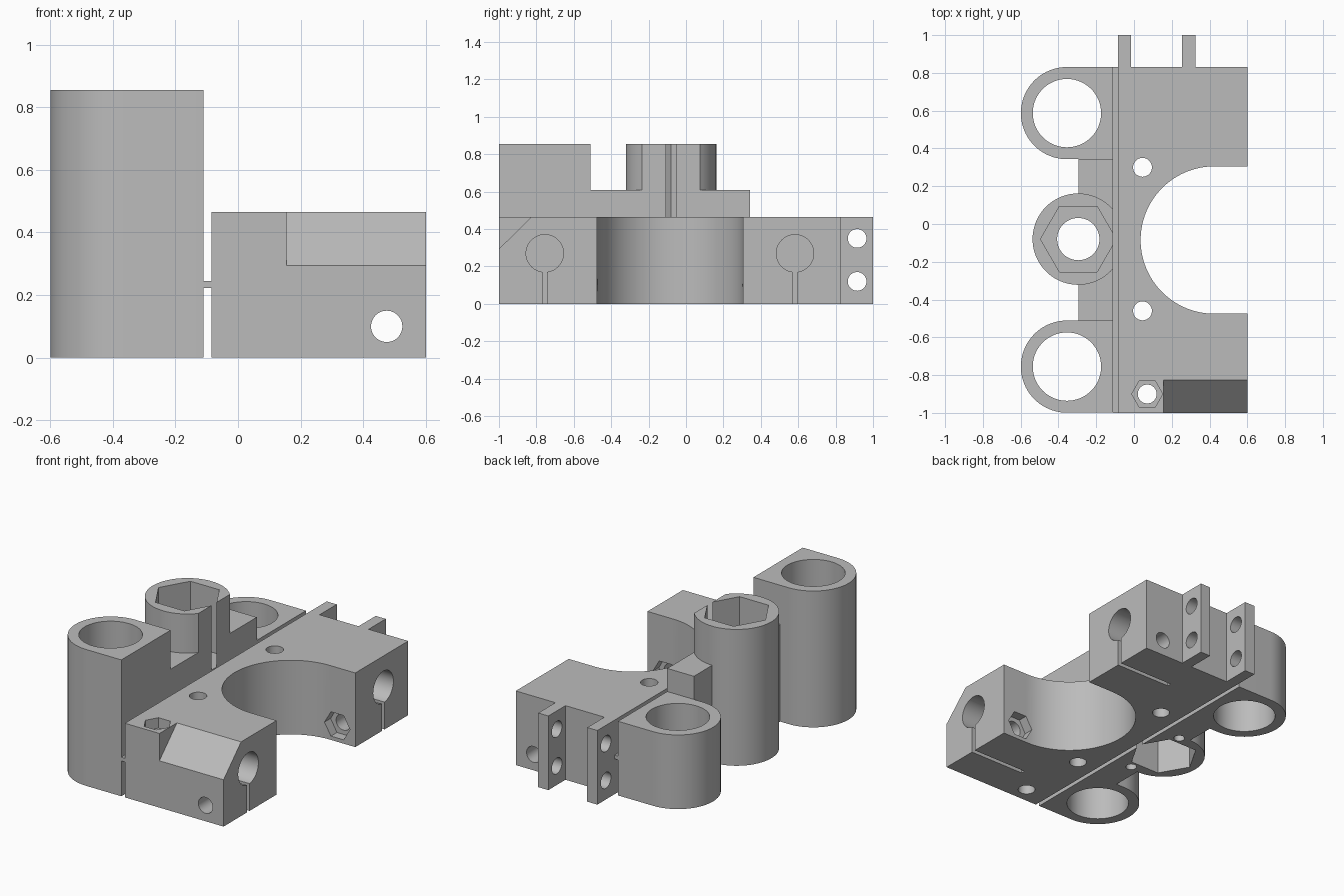
import bpy, bmesh
from math import sin, cos, pi, acos

cube = bpy.data.objects.get("Cube")
if cube:
    bpy.data.objects.remove(cube, do_unlink=True)

grey = bpy.data.materials.new("plain grey")
grey.use_nodes = True
grey.diffuse_color = (0.5, 0.5, 0.5, 1)
grey.node_tree.nodes["Principled BSDF"].inputs["Base Color"].default_value = (0.5, 0.5, 0.5, 1)

PLACE = {"x": lambda u, v, w: (w, u, v),
         "y": lambda u, v, w: (u, w, v),
         "z": lambda u, v, w: (u, v, w)}


def arc(cu, cv, r, start, end, n=40):
    return [(cu + r * cos(start + (end - start) * i / n),
             cv + r * sin(start + (end - start) * i / n)) for i in range(n + 1)]


def circle(cu, cv, r, n=48):
    return arc(cu, cv, r, 0, 2 * pi, n)[:-1]


def rect(u0, u1, v0, v1):
    return [(u0, v0), (u1, v0), (u1, v1), (u0, v1)]


def prism(name, outline, lo, hi, axis="z"):
    """Extrude a flat outline along an axis."""
    bm = bmesh.new()
    a = [bm.verts.new(PLACE[axis](u, v, lo)) for u, v in outline]
    b = [bm.verts.new(PLACE[axis](u, v, hi)) for u, v in outline]
    bm.faces.new(a[::-1])
    bm.faces.new(b)
    for i in range(len(a)):
        j = (i + 1) % len(a)
        bm.faces.new((a[i], a[j], b[j], b[i]))
    bmesh.ops.recalc_face_normals(bm, faces=bm.faces)
    mesh = bpy.data.meshes.new(name)
    bm.to_mesh(mesh)
    bm.free()
    mesh.materials.append(grey)
    ob = bpy.data.objects.new(name, mesh)
    bpy.context.collection.objects.link(ob)
    return ob


def select(ob):
    bpy.ops.object.select_all(action="DESELECT")
    ob.select_set(True)
    bpy.context.view_layer.objects.active = ob


def combine(ob, tool, operation):
    tool.hide_render = True
    mod = ob.modifiers.new("combine", "BOOLEAN")
    mod.operation, mod.solver, mod.object = operation, "EXACT", tool
    select(ob)
    bpy.ops.object.modifier_apply(modifier=mod.name)
    bpy.data.objects.remove(tool, do_unlink=True)


def cut(ob, outline, lo, hi, axis="z"):
    combine(ob, prism("cutter", outline, lo, hi, axis), "DIFFERENCE")


H, TALL, FLAT, MID = 0.465, 0.855, -0.11, -0.085

# Clamp block: outline with round bay and two rear lugs
outline = [(MID, -1), (0.6, -1), (0.6, MID - 0.39)]
outline += arc(0.425, MID, 0.39, -pi / 2, -3 * pi / 2, 64)
outline += [(0.6, MID + 0.39), (0.6, 0.83), (0.325, 0.83), (0.325, 1), (0.255, 1),
            (0.255, 0.83), (-0.015, 0.83), (-0.015, 1), (MID, 1)]
block = prism("clamp_block", outline, 0, H)

# Front chamfer
cut(block, [(-1.1, 0.195), (-0.725, 0.565), (-1.1, 0.565)], 0.155, 0.7, "x")
# Rod sockets with clamping slits
for y in (-0.755, 0.583):
    cut(block, circle(y, 0.27, 0.1), 0.22, 0.7, "x")
    cut(block, rect(y - 0.013, y + 0.013, -0.1, 0.2), 0.22, 0.7, "x")
# Lug holes
for z in (0.12, 0.35):
    cut(block, circle(0.915, z, 0.05), -0.2, 0.5, "x")
# Long bolt hole with nut pockets inside the bay
cut(block, circle(0.475, 0.1, 0.05), -1.1, 1.1, "y")
cut(block, circle(0.475, 0.1, 0.088, 6), MID - 0.45, MID + 0.45, "y")
# Vertical bolt holes and front nut pocket
for x, y in ((0.045, 0.3), (0.045, -0.46), (0.07, -0.9)):
    cut(block, circle(x, y, 0.05), -0.1, 0.6)
cut(block, circle(0.07, -0.9, 0.082, 6), 0.4, 0.6)

# Bearing tubes: tall at the front, short at the rear
parts = [block]
for name, y, top in (("front_bearing_tube", -0.755, TALL), ("rear_bearing_tube", 0.587, H)):
    shape = arc(-0.355, y, 0.244, pi / 2, 3 * pi / 2)
    tube = prism(name, shape + [(FLAT, y - 0.244), (FLAT, y + 0.244)], 0, top)
    cut(tube, circle(-0.355, y, 0.181, 64), -0.1, 1)
    parts.append(tube)

# Web and nut tower between the tubes
web = prism("web_and_nut_tower", rect(-0.295, FLAT, -0.511, 0.343), 0, 0.61)
a = acos(0.185 / 0.242)
tower = prism("tower", arc(-0.295, -0.08, 0.242, a, 2 * pi - a, 56), 0, TALL)
combine(web, tower, "UNION")
cut(web, circle(-0.295, -0.08, 0.2, 6), 0.45, 1)
cut(web, circle(-0.295, -0.08, 0.2, 6), -0.1, 0.37)
cut(web, circle(-0.295, -0.08, 0.112), -0.1, 1)
for side in (-1, 1):
    cut(web, circle(-0.23, -0.08 + side * 0.22, 0.032, 24), -0.1, 0.3)
parts.append(web)

# Thin flexible sheet joining both halves
parts.append(prism("hinge_sheet", rect(FLAT, MID, -1, 0.83), 0.222, 0.245))

for ob in parts:
    select(ob)
    bpy.ops.object.shade_smooth_by_angle(angle=pi / 6)
